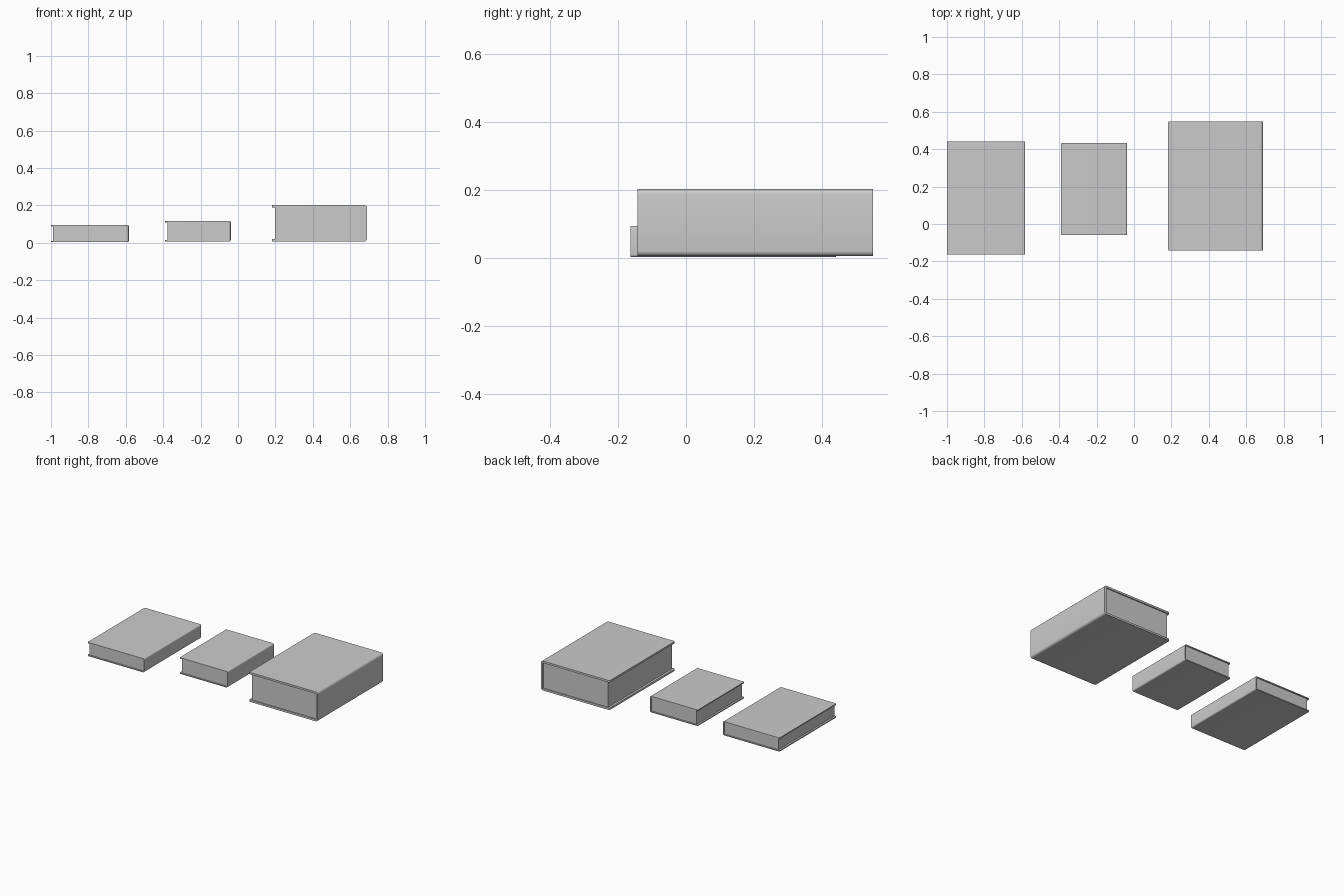
import bpy, bmesh, math

if "Cube" in bpy.data.objects:
    bpy.data.objects.remove(bpy.data.objects["Cube"])


def mesh_object(name, bm):
    bmesh.ops.recalc_face_normals(bm, faces=bm.faces)
    me = bpy.data.meshes.new(name)
    bm.to_mesh(me)
    bm.free()
    ob = bpy.data.objects.new(name, me)
    bpy.context.collection.objects.link(ob)
    return ob


def arc(cx, cz, r, a0, n=5):
    return [(cx + r * math.cos(math.radians(a0 + 90 * i / n)),
             cz + r * math.sin(math.radians(a0 + 90 * i / n))) for i in range(n + 1)]


def book(name, x0, x1, y0, y1, z0, z1, t, inset):
    # cover: C-shaped section with a rounded spine on the right
    r = t * 1.2
    profile = [(x0, z0)] + arc(x1 - r, z0 + r, r, -90) + arc(x1 - r, z1 - r, r, 0)
    profile += [(x0, z1), (x0, z1 - t), (x1 - t, z1 - t), (x1 - t, z0 + t), (x0, z0 + t)]
    bm = bmesh.new()
    face = bm.faces.new([bm.verts.new((x, y0, z)) for x, z in profile])
    ext = bmesh.ops.extrude_face_region(bm, geom=[face])
    moved = [v for v in ext["geom"] if isinstance(v, bmesh.types.BMVert)]
    bmesh.ops.translate(bm, vec=(0, y1 - y0, 0), verts=moved)
    # soften the free corners of both boards
    corners = [e for e in bm.edges
               if all(abs(v.co.x - x0) < 1e-5 for v in e.verts)
               and abs(e.verts[0].co.y - e.verts[1].co.y) < 1e-5]
    bmesh.ops.bevel(bm, geom=corners, offset=t * 0.6, segments=3,
                    affect='EDGES', profile=0.5)
    cover = mesh_object(name + "_cover", bm)
    bpy.context.view_layer.objects.active = cover
    cover.select_set(True)
    bpy.ops.object.shade_smooth_by_angle(angle=math.radians(35))
    cover.select_set(False)

    # page block
    bm = bmesh.new()
    bmesh.ops.create_cube(bm, size=1)
    lo = (x0 + inset, y0 + inset * 0.5, z0 + t)
    hi = (x1 - t * 1.1, y1 - inset * 0.5, z1 - t)
    for v in bm.verts:
        v.co = [lo[i] if v.co[i] < 0 else hi[i] for i in range(3)]
    mesh_object(name + "_pages", bm)


book("wide_book", -1.0, -0.582, -0.163, 0.441, 0.003, 0.095, 0.007, 0.012)
book("small_book", -0.39, -0.037, -0.06, 0.433, 0.008, 0.116, 0.007, 0.012)
book("thick_book", 0.182, 0.69, -0.143, 0.549, 0.006, 0.203, 0.013, 0.015)
